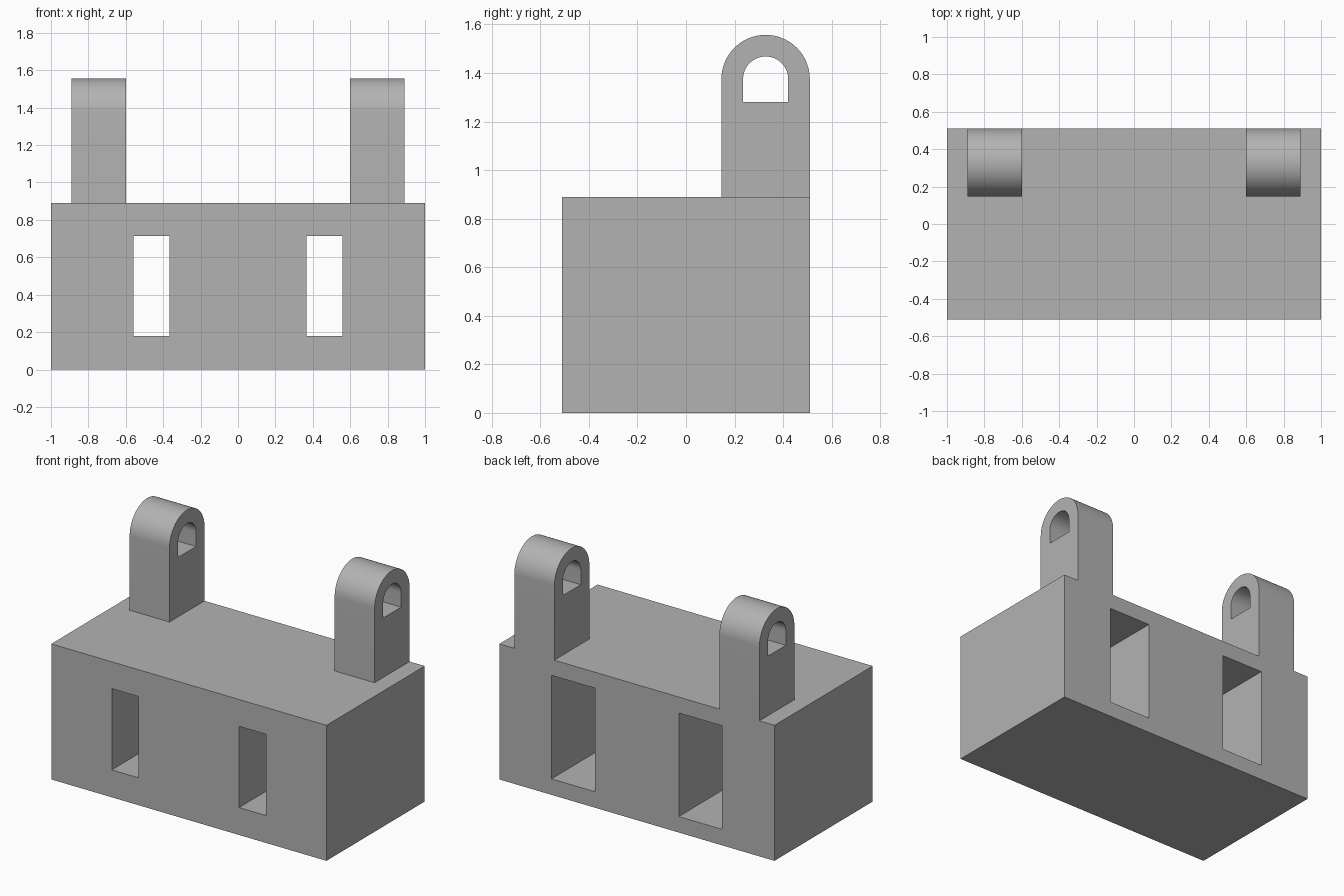
import bpy, bmesh, math

if "Cube" in bpy.data.objects:
    bpy.data.objects.remove(bpy.data.objects["Cube"], do_unlink=True)

grey = bpy.data.materials.new("plain_grey")
grey.use_nodes = True
grey.diffuse_color = (0.45, 0.45, 0.45, 1)
grey.node_tree.nodes["Principled BSDF"].inputs["Base Color"].default_value = grey.diffuse_color

HALF_DEPTH, TOP = 0.51, 0.89
LUG_Y, LUG_Z = 0.328, 1.375      # shared centre of the lug arch and its hole
LUG_X = (0.60, 0.89)


def prism(name, profile, x0, x1):
    """Extrude a (y, z) outline from x0 to x1."""
    bm = bmesh.new()
    face = bm.faces.new([bm.verts.new((x0, y, z)) for y, z in profile])
    grown = bmesh.ops.extrude_face_region(bm, geom=[face])["geom"]
    verts = [v for v in grown if isinstance(v, bmesh.types.BMVert)]
    bmesh.ops.translate(bm, vec=(x1 - x0, 0, 0), verts=verts)
    bmesh.ops.recalc_face_normals(bm, faces=bm.faces)
    mesh = bpy.data.meshes.new(name)
    bm.to_mesh(mesh)
    bm.free()
    mesh.materials.append(grey)
    obj = bpy.data.objects.new(name, mesh)
    bpy.context.collection.objects.link(obj)
    return obj


def box(name, x, y, z):
    outline = [(y[0], z[0]), (y[1], z[0]), (y[1], z[1]), (y[0], z[1])]
    return prism(name, outline, *x)


def arch(radius, bottom, steps=32):
    """Round-topped outline around the lug centre."""
    arc = [(LUG_Y + radius * math.cos(math.pi * i / steps),
            LUG_Z + radius * math.sin(math.pi * i / steps)) for i in range(steps + 1)]
    return [(LUG_Y - radius, bottom), (LUG_Y + radius, bottom)] + arc


def combine(target, tool, operation):
    """Apply a boolean and discard the tool."""
    mod = target.modifiers.new(operation.lower(), "BOOLEAN")
    mod.operation, mod.solver, mod.object = operation, "EXACT", tool
    bpy.context.view_layer.objects.active = target
    bpy.ops.object.modifier_apply(modifier=mod.name)
    bpy.data.objects.remove(tool, do_unlink=True)


def mirrored(span, side):
    return sorted(side * v for v in span)


body = box("slotted_block_with_lugs", (-1, 1), (-HALF_DEPTH, HALF_DEPTH), (0, TOP))

for side in (-1, 1):
    # Upright lug flush with the back, with an arched eye
    x0, x1 = mirrored(LUG_X, side)
    combine(body, prism("lug", arch(HALF_DEPTH - LUG_Y, TOP - 0.05), x0, x1), "UNION")
    combine(body, prism("eye", arch(0.093, 1.281), x0 - 0.05, x1 + 0.05), "DIFFERENCE")
    # Narrow slot from the front opening into a larger pocket at the back
    combine(body, box("slot", mirrored((0.365, 0.56), side), (-0.6, 0.6), (0.18, 0.714)), "DIFFERENCE")
    combine(body, box("pocket", mirrored((0.305, 0.62), side), (0, 0.6), (0.105, 0.785)), "DIFFERENCE")

bpy.ops.object.select_all(action="DESELECT")
body.select_set(True)
bpy.context.view_layer.objects.active = body
bpy.ops.object.shade_smooth_by_angle(angle=math.radians(30))
